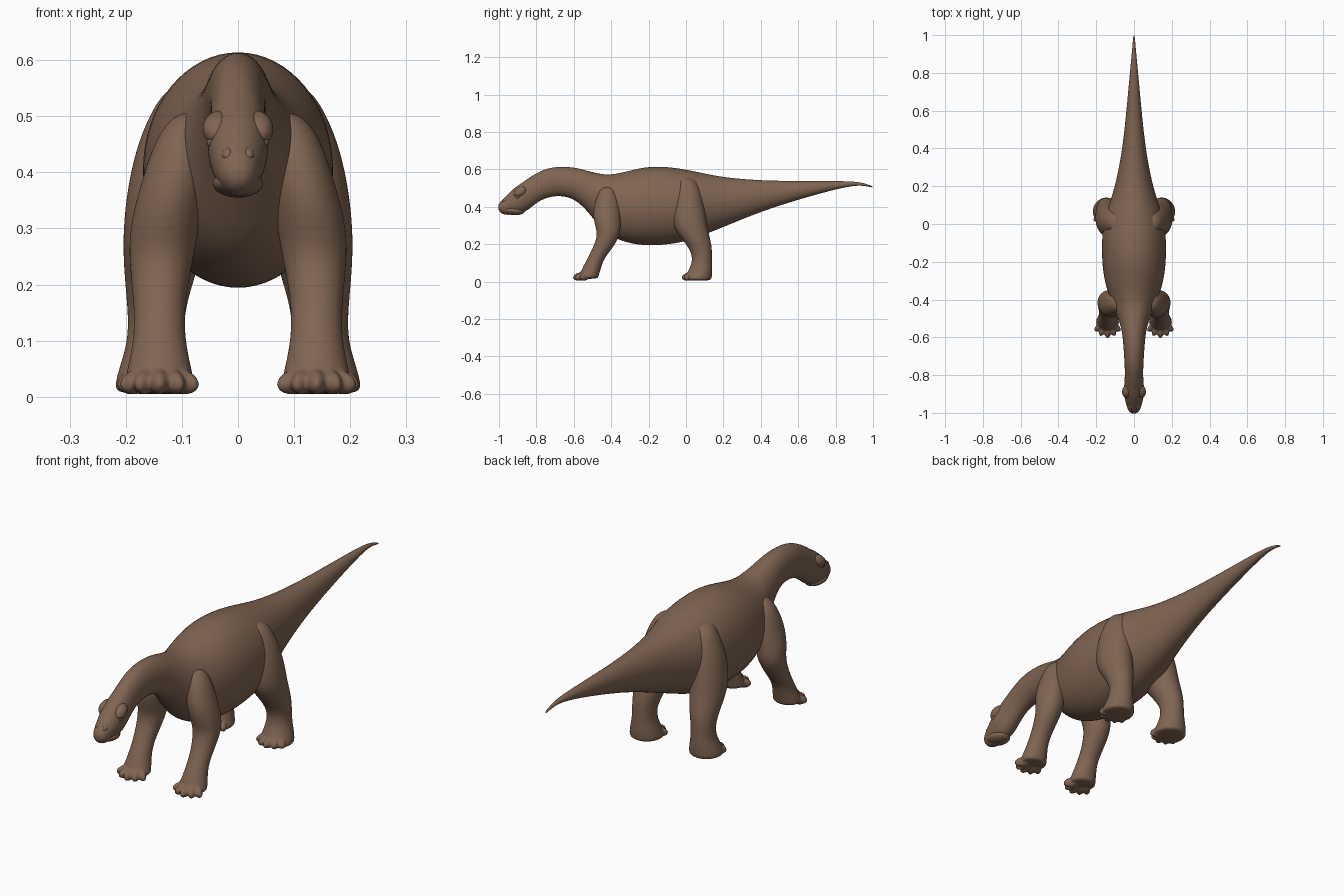
import bpy, bmesh, math
from mathutils import Matrix, Vector

cube = bpy.data.objects.get("Cube")
if cube:
    bpy.data.objects.remove(cube)

CM = 0.01       # tables below are in hundredths of a unit
SIDES = 16
FULL = 1.025    # makes up for the shrinkage of subdivision

skin = bpy.data.materials.new("brown_skin")
skin.use_nodes = True
skin.diffuse_color = (0.215, 0.13, 0.085, 1)
skin.node_tree.nodes["Principled BSDF"].inputs["Base Color"].default_value = skin.diffuse_color
skin.node_tree.nodes["Principled BSDF"].inputs["Roughness"].default_value = 0.8


def loft(bm, rings):
    """Join rings of (centre, half-axis, half-axis) into a closed tube."""
    loops = []
    for centre, u, v in rings:
        loop = []
        for i in range(SIDES):
            a = math.tau * i / SIDES
            point = centre + (u * math.cos(a) + v * math.sin(a)) * FULL
            loop.append(bm.verts.new(point * CM))
        loops.append(loop)
    for low, high in zip(loops, loops[1:]):
        for i in range(SIDES):
            j = (i + 1) % SIDES
            bm.faces.new((low[i], low[j], high[j], high[i]))
    bm.faces.new(loops[0])
    bm.faces.new(loops[-1])


def ellipsoid(bm, centre, radii, yaw=0, pitch=0):
    """Add a ball, stretched, turned about z and tipped about x."""
    place = (Matrix.Translation(Vector(centre) * CM)
             @ Matrix.Rotation(yaw, 4, "Z") @ Matrix.Rotation(pitch, 4, "X")
             @ Matrix.Diagonal((*(Vector(radii) * CM), 1)))
    bmesh.ops.create_uvsphere(bm, u_segments=SIDES, v_segments=SIDES // 2,
                              radius=FULL, matrix=place)


def finish(name, bm, side=1, voxel=None):
    """Turn a bmesh into a smooth object, mirrored when side is -1."""
    for vert in bm.verts:
        vert.co.x *= side
    bmesh.ops.recalc_face_normals(bm, faces=bm.faces)
    for face in bm.faces:
        face.smooth = True
    mesh = bpy.data.meshes.new(name)
    bm.to_mesh(mesh)
    bm.free()
    mesh.materials.append(skin)
    obj = bpy.data.objects.new(name, mesh)
    bpy.context.collection.objects.link(obj)
    subdivision = obj.modifiers.new("round", "SUBSURF")
    subdivision.levels = subdivision.render_levels = 2
    if voxel:
        blend = obj.modifiers.new("blend", "REMESH")
        blend.mode = "VOXEL"
        blend.voxel_size = voxel
        blend.use_smooth_shade = True
        soften = obj.modifiers.new("soften", "SMOOTH")
        soften.factor = 0.5
        soften.iterations = 5
    return obj


# Body from snout to tail tip: y, top, bottom, half width
body_profile = [
    (-100.4, 41, 38.5, 1.2), (-99, 43, 36.5, 3), (-96, 46, 35.5, 4),
    (-92, 50, 36, 5), (-88, 52.5, 36.5, 5.5), (-84, 55.5, 38.5, 5),
    (-79, 58.5, 43, 4.8), (-73, 61, 45.5, 5), (-66, 61.5, 46, 5.5),
    (-59, 61, 44, 6), (-52, 59, 37, 7.5), (-46, 57.5, 29, 10),
    (-40, 57, 24, 12.5), (-31, 59, 20.5, 15.5), (-20, 61.8, 19, 17),
    (-8, 61.2, 20, 17), (2, 59.5, 22, 16), (12, 57.3, 26, 12.5),
    (22, 55.5, 30, 9.5), (40, 54, 37.5, 6), (62, 53.7, 44.5, 3.8),
    (84, 53.8, 50.5, 1.8), (94, 53.3, 51.8, 0.8), (100.2, 50.8, 50, 0.4),
]
bm = bmesh.new()
loft(bm, [(Vector((0, y, (top + low) / 2)), Vector((half, 0, 0)),
           Vector((0, 0, (top - low) / 2))) for y, top, low, half in body_profile])
finish("body", bm)

# Lower jaw, overlapping the snout so that a mouth crease shows
bm = bmesh.new()
ellipsoid(bm, (0, -92.5, 38), (4.6, 6.3, 2.4), pitch=-0.1)
finish("lower_jaw", bm)

# Legs from the top down: x, y, z, half width, half depth
front_profile = [
    (8, -42, 51, 3, 3), (10, -42, 46, 4.8, 5.5), (11.5, -42.5, 38, 5.8, 7.5),
    (13, -42, 31, 6.2, 7), (13.7, -41, 25, 5.8, 6), (14, -44.5, 18, 4.7, 5.3),
    (14, -48.5, 12, 4.4, 4.4), (14, -50.5, 7, 5.2, 5), (14, -52, 3, 6.2, 5.2),
    (14, -52, 1.4, 6, 5),
]
hind_profile = [
    (8, 0, 56, 4, 4), (9, 1, 51, 6.5, 6.5), (11, 1, 44, 7.3, 8),
    (12.5, 1.5, 36, 7.4, 9), (13.2, 2.5, 28, 7.4, 9), (14, 6.5, 21, 6.2, 7),
    (14.6, 8.6, 15, 5, 5.4), (14.6, 8.6, 10, 5, 5.3), (14.8, 7.5, 5, 6.4, 6.6),
    (14.8, 6.5, 2, 7.2, 7.2), (14.8, 6.5, 0.4, 7, 7),
]


def leg(name, side, profile, foot, toe_reach):
    bm = bmesh.new()
    loft(bm, [(Vector((x, y, z)), Vector((wide, 0, 0)), Vector((0, deep, 0)))
              for x, y, z, wide, deep in profile])
    # Five toes fanned around the front of the foot
    for step in range(-2, 3):
        fan = step * 0.42
        reach = toe_reach - abs(step) * 0.4
        centre = (foot[0] + math.sin(fan) * reach,
                  foot[1] - math.cos(fan) * reach, 2.7)
        ellipsoid(bm, centre, (1.7, 4, 2.2), yaw=fan, pitch=0.2)
    finish(name, bm, side, voxel=0.005)


for label, side in (("left", 1), ("right", -1)):
    leg("front_leg_" + label, side, front_profile, (14, -50.5), 6.2)
    leg("hind_leg_" + label, side, hind_profile, (14.6, 7.5), 6)

    # Brow, eye and nostril
    bm = bmesh.new()
    ellipsoid(bm, (3.6, -88.5, 48), (2.7, 4, 2.6), yaw=0.2, pitch=0.5)
    finish("brow_" + label, bm, side)
    bm = bmesh.new()
    ellipsoid(bm, (4.6, -90, 45.5), (1, 1.4, 1.2))
    finish("eye_" + label, bm, side)
    bm = bmesh.new()
    ellipsoid(bm, (1.8, -97, 43.3), (1.1, 1.6, 1), pitch=0.6)
    finish("nostril_" + label, bm, side)
